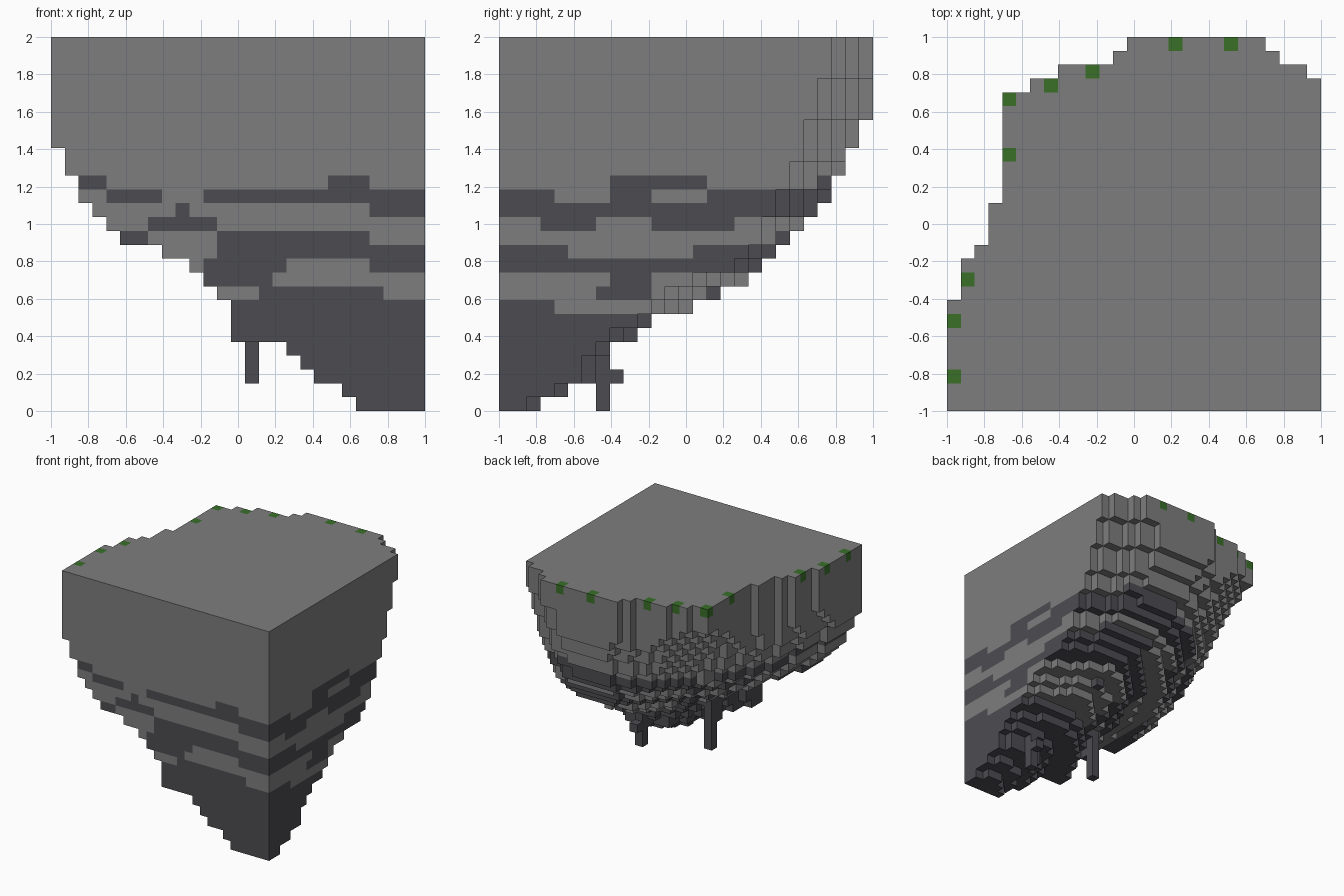
import bpy, bmesh, math
from mathutils import Vector

if "Cube" in bpy.data.objects:
    bpy.data.objects.remove(bpy.data.objects["Cube"], do_unlink=True)

GRID = 27
SIZE = 2 / GRID


def material(name, colour):
    mat = bpy.data.materials.new(name)
    mat.use_nodes = True
    mat.diffuse_color = (*colour, 1)
    mat.node_tree.nodes["Principled BSDF"].inputs["Base Color"].default_value = (*colour, 1)
    return mat


STONE = material("grey stone", (0.208, 0.208, 0.208))
SLATE = material("dark slate", (0.073, 0.071, 0.081))
MOSS = material("moss green", (0.042, 0.163, 0.022))


def voxel_object(name, cells, solid, materials, pick=lambda cell: 0):
    """Skin the cells with quads wherever no solid neighbour hides them."""
    bm = bmesh.new()
    for cell in cells:
        centre = Vector(cell) + Vector((0.5, 0.5, 0.5))
        for axis in range(3):
            for sign in (-1, 1):
                normal = Vector((0, 0, 0))
                normal[axis] = sign
                if tuple(int(c + n) for c, n in zip(cell, normal)) in solid:
                    continue
                side = Vector((0, 0, 0))
                side[(axis + 1) % 3] = 0.5
                other = normal.cross(side)
                mid = centre + normal / 2
                corners = (mid - side - other, mid + side - other,
                           mid + side + other, mid - side + other)
                face = bm.faces.new([bm.verts.new(c * SIZE - Vector((1, 1, 0)))
                                     for c in corners])
                face.material_index = pick(cell)
    # Weld, then merge flat neighbours of one colour
    bmesh.ops.remove_doubles(bm, verts=bm.verts, dist=SIZE / 100)
    bmesh.ops.dissolve_limit(bm, angle_limit=math.radians(1), verts=bm.verts,
                             edges=bm.edges, delimit={'MATERIAL'})
    mesh = bpy.data.meshes.new(name)
    bm.to_mesh(mesh)
    bm.free()
    for mat in materials:
        mesh.materials.append(mat)
    obj = bpy.data.objects.new(name, mesh)
    bpy.context.collection.objects.link(obj)
    return obj


# Top outline: for each row from the front, how far it runs from the +x side
row_end = [27] * 8 + [26] * 3 + [25] + [24] * 3 + [23] * 8 + [21, 19, 15, 14]

# Reach of every layer, from the bottom up: along the front, towards the back,
# and towards the back on the +x face itself
reach_x = [5, 6, 8, 9, 10, 14, 14, 14, 15, 16, 17, 19, 22, 23, 24, 25, 25, 26, 26] + [27] * 8
reach_y = [3, 5, 7, 7, 8, 10, 11, 14, 16, 18, 19, 20, 21, 22, 23, 24, 24, 25, 25, 26, 26] + [27] * 6
face_y = [2, 4, 6, 6, 7, 8, 10, 11, 12, 14, 17, 18, 19, 19, 20, 20] + [21] * 2 + [22] * 3 + [23] * 3 + [24] * 3


def in_rock(i, j, k):
    across, along = (GRID - i - 0.5) / reach_x[k], (j + 0.5) / reach_y[k]
    if along > 1 or across > 1 or across * GRID >= row_end[int(along * GRID)]:
        return False
    # Stepped corner beside the +x face
    if GRID - i - 1 < int(1.5 * max(0, j + 1 - face_y[k])):
        return False
    # Far corner: square at the rim, quickly undercut below it
    power = 1.7 + 2.8 * (k / (GRID - 1)) ** 10
    bend = max(0, across - 0.35) / 0.65
    return bend ** power + along ** power <= 1


# Rock body: layers shrink towards one corner
rock = {(i, j, k) for i in range(GRID) for j in range(GRID) for k in range(GRID)
        if in_rock(i, j, k)}

# Slate bands: dark spans per layer on the front and on the +x side
front_bands = {
    16: [(2, 4), (20, 23)], 15: [(4, 8), (11, 27)], 14: [(9, 10), (23, 27)],
    13: [(7, 12)], 12: [(5, 7), (12, 23)], 11: [(12, 27)],
    10: [(11, 17), (23, 27)], 9: [(11, 16)], 8: [(15, 24)], 7: [(0, 27)],
}
side_bands = {
    16: [(8, 15), (23, 27)], 15: [(0, 4), (8, 11), (15, 27)], 14: [(0, 27)],
    13: [(3, 7), (11, 17)], 12: [(20, 27)], 11: [(0, 5), (14, 27)],
    10: [(0, 27)], 9: [(8, 11)], 8: [(7, 11), (15, 16)], 7: [(0, 4)],
}


def rock_colour(cell):
    i, j, k = cell
    if k < 7:
        return 1
    on_front = (GRID - i) / reach_x[k] > (j + 1) / reach_y[k]
    bands, place = (front_bands, i) if on_front else (side_bands, j)
    return int(any(a <= place < b for a, b in bands.get(k, [])))


# Moss tufts along the top rim
moss = {(i, j, GRID - 1) for i, j in ((16, 26), (20, 26), (10, 24), (7, 23), (4, 22),
                                      (4, 18), (1, 9), (0, 6), (0, 2))}


# Hanging spikes: column, row, lowest layer, top layer
def spike(i, j, low, high):
    return {(i, j, k) for k in range(low, high)} - rock


inner_spike = spike(14, 7, 2, 10) | spike(14, 6, 5, 9)
outer_spike = spike(23, 7, 0, 7) | spike(23, 8, 2, 3)

solid = rock | moss | inner_spike | outer_spike
voxel_object("rock_body", sorted(rock - moss), solid, (STONE, SLATE), rock_colour)
voxel_object("moss_tufts", sorted(moss), solid, (MOSS,))
voxel_object("inner_spike", sorted(inner_spike), solid, (SLATE,))
voxel_object("outer_spike", sorted(outer_spike), solid, (SLATE,))
